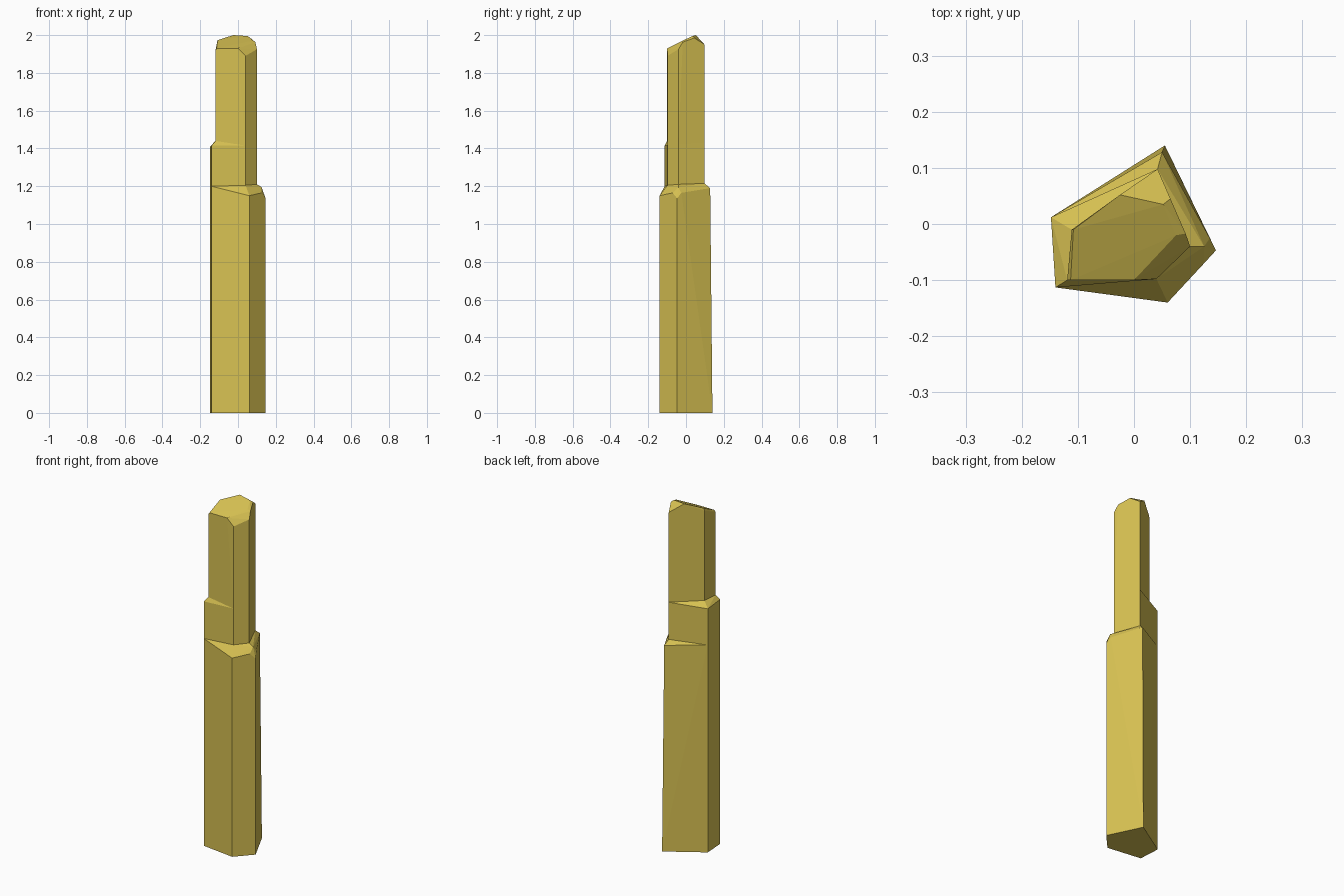
import bpy
import bmesh
from math import radians

cube = bpy.data.objects.get("Cube")
if cube:
    bpy.data.objects.remove(cube, do_unlink=True)

# One ochre stone colour
stone = bpy.data.materials.new("ochre_stone")
stone.use_nodes = True
colour = (0.68, 0.533, 0.084, 1)
stone.diffuse_color = colour
stone.node_tree.nodes["Principled BSDF"].inputs["Base Color"].default_value = colour

# Plan corners, counter-clockwise from the left: outer shaft and inset shaft
OUTER = [(-.148, .012), (-.14, -.113), (.06, -.14), (.146, -.047), (.055, .14)]
INNER = [(-.111, -.01), (-.119, -.1), (.04, -.098), (.1, -.04), (.042, .098)]
MIXED = OUTER[:2] + INNER[2:]


def ring(plan, heights):
    return [(x, y, z) for (x, y), z in zip(plan, heights)]


def crystal(name, points):
    """Flat-faced convex block through the given corners."""
    bm = bmesh.new()
    for p in points:
        bm.verts.new(p)
    result = bmesh.ops.convex_hull(bm, input=bm.verts[:])
    loose = {v for v in result["geom_interior"] + result["geom_unused"]
             if isinstance(v, bmesh.types.BMVert) and not v.link_faces}
    bmesh.ops.delete(bm, geom=list(loose), context='VERTS')
    bmesh.ops.dissolve_limit(bm, angle_limit=radians(1), verts=bm.verts[:], edges=bm.edges[:])
    bmesh.ops.recalc_face_normals(bm, faces=bm.faces[:])
    mesh = bpy.data.meshes.new(name)
    bm.to_mesh(mesh)
    bm.free()
    mesh.materials.append(stone)
    obj = bpy.data.objects.new(name, mesh)
    bpy.context.collection.objects.link(obj)


# Broad lower shaft with sloping shoulders and one chipped corner
shoulder = OUTER[:4] + [(.05, .128)]
chip = [(.125, -.07, 1.165), (.135, -.025, 1.165), (.125, -.04, 1.195)]
crystal("lower_shaft",
        ring(OUTER, [0] * 5)
        + ring(shoulder, [1.2, 1.2, 1.15, 1.135, 1.19])
        + ring(MIXED, [1.2, 1.2, 1.205, 1.21, 1.215]) + chip)

# Middle step, still full width on the left
seam = [1.44, 1.44, 1.415, 1.42, 1.43]
crystal("middle_shaft",
        ring(MIXED, [1.2, 1.2, 1.205, 1.21, 1.215])
        + ring(MIXED[:2], [1.41, 1.415])
        + ring(INNER, seam))

# Slim upper shaft with a slanted, faceted tip
slant = [(-.113, -.1, 1.93), (0, -.1, 1.93), (.075, -.02, 1.97),
         (.052, .035, 1.995), (-.025, .052, 2), (-.108, -.01, 1.973)]
facets = [(.092, -.017, 1.963), (.065, .045, 1.985)]
crystal("upper_shaft",
        ring(INNER, seam)
        + ring(INNER, [1.96, 1.92, 1.89, 1.925, 1.95])
        + slant + facets)
